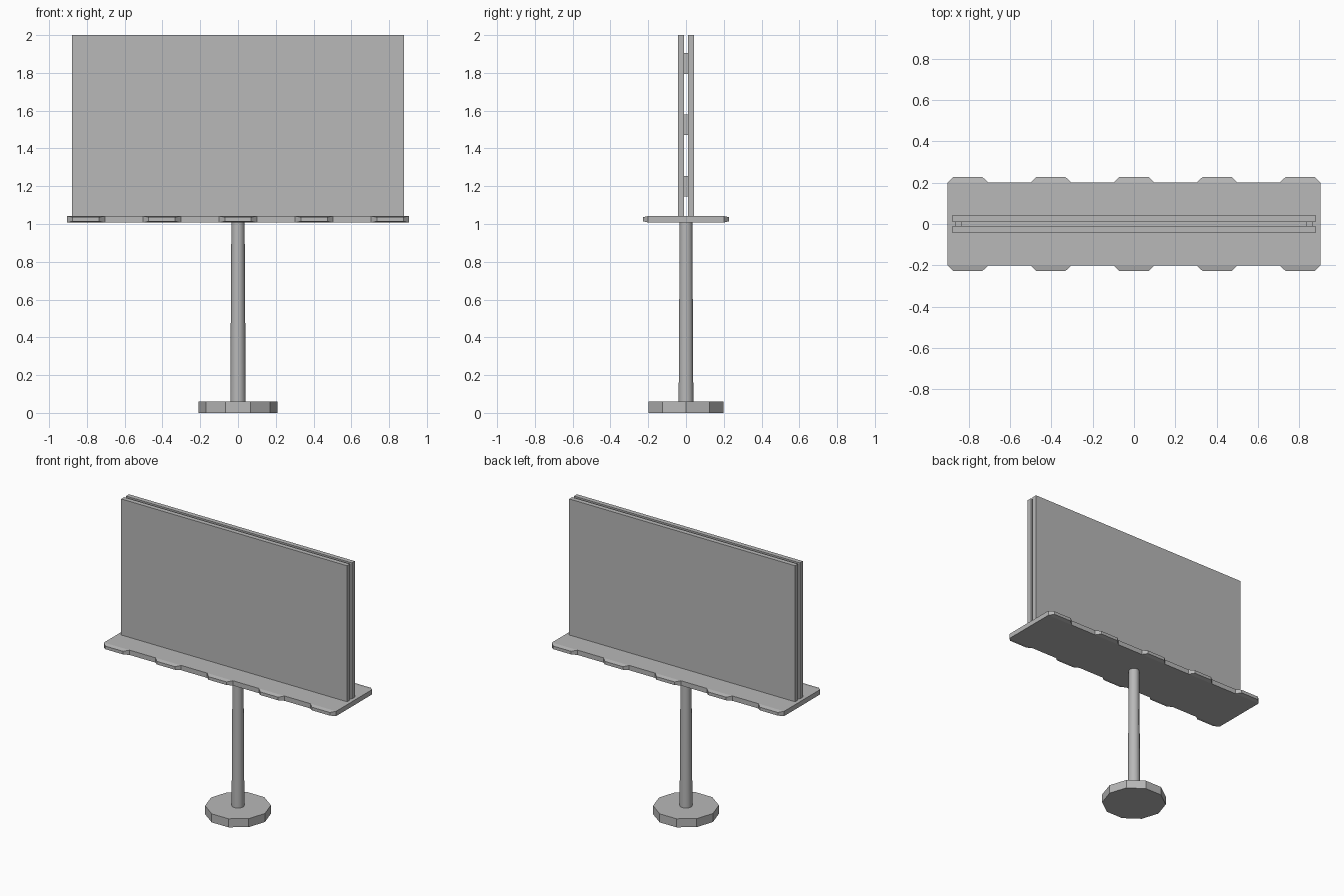
import bpy
import bmesh
import math

if "Cube" in bpy.data.objects:
    bpy.data.objects.remove(bpy.data.objects["Cube"], do_unlink=True)

GREY = (0.48, 0.48, 0.48, 1)
metal = bpy.data.materials.new("grey_metal")
metal.use_nodes = True
metal.diffuse_color = GREY
metal.node_tree.nodes["Principled BSDF"].inputs["Base Color"].default_value = GREY


def loft(name, lower, upper, smooth=None):
    """Closed solid between two matching rings of points."""
    bm = bmesh.new()
    a = [bm.verts.new(p) for p in lower]
    b = [bm.verts.new(p) for p in upper]
    n = len(a)
    bm.faces.new(a)
    bm.faces.new(b)
    for i in range(n):
        j = (i + 1) % n
        bm.faces.new((a[i], a[j], b[j], b[i]))
    bmesh.ops.recalc_face_normals(bm, faces=bm.faces)
    mesh = bpy.data.meshes.new(name)
    bm.to_mesh(mesh)
    bm.free()
    mesh.materials.append(metal)
    obj = bpy.data.objects.new(name, mesh)
    bpy.context.collection.objects.link(obj)
    if smooth:
        bpy.ops.object.select_all(action="DESELECT")
        obj.select_set(True)
        bpy.context.view_layer.objects.active = obj
        bpy.ops.object.shade_smooth_by_angle(angle=math.radians(smooth))
    return obj


def box(name, x, y, z):
    corners = ((0, 0), (1, 0), (1, 1), (0, 1))
    return loft(name, *[[(x[i], y[j], h) for i, j in corners] for h in z])


def ring(radius, z, sides=10):
    turn = 2 * math.pi / sides
    return [(radius * math.cos(i * turn), radius * math.sin(i * turn), z)
            for i in range(sides)]


# Footing and tapered post
loft("base", ring(0.21, 0), ring(0.21, 0.06))
loft("post", ring(0.041, 0.06), ring(0.035, 1.012), smooth=40)

# Walkway with five bevelled tabs along each long edge
box("walkway", (-0.905, 0.905), (-0.2, 0.2), (1.008, 1.042))


def tab_ring(cx, y, half, z0, z1):
    return [(cx - half, y, z0), (cx + half, y, z0),
            (cx + half, y, z1), (cx - half, y, z1)]


for side, label in ((-1, "front"), (1, "back")):
    for k in range(-2, 3):
        cx = k * 0.4025
        loft(f"{label}_tab_{k + 3}",
             tab_ring(cx, side * 0.2, 0.1, 1.008, 1.042),
             tab_ring(cx, side * 0.228, 0.07, 1.014, 1.036), smooth=30)

# Two display panels, back to back
for side, label in ((-1, "front"), (1, "back")):
    box(f"{label}_panel", (-0.88, 0.88),
        sorted((side * 0.01, side * 0.043)), (1.04, 2.0))

# Spacers joining the panels near both ends
for side, label in ((-1, "right"), (1, "left")):
    for i in range(3):
        mid = 1.2 + i * 0.325
        box(f"{label}_spacer_{i + 1}", sorted((side * 0.837, side * 0.866)),
            (-0.011, 0.011), (mid - 0.055, mid + 0.055))
